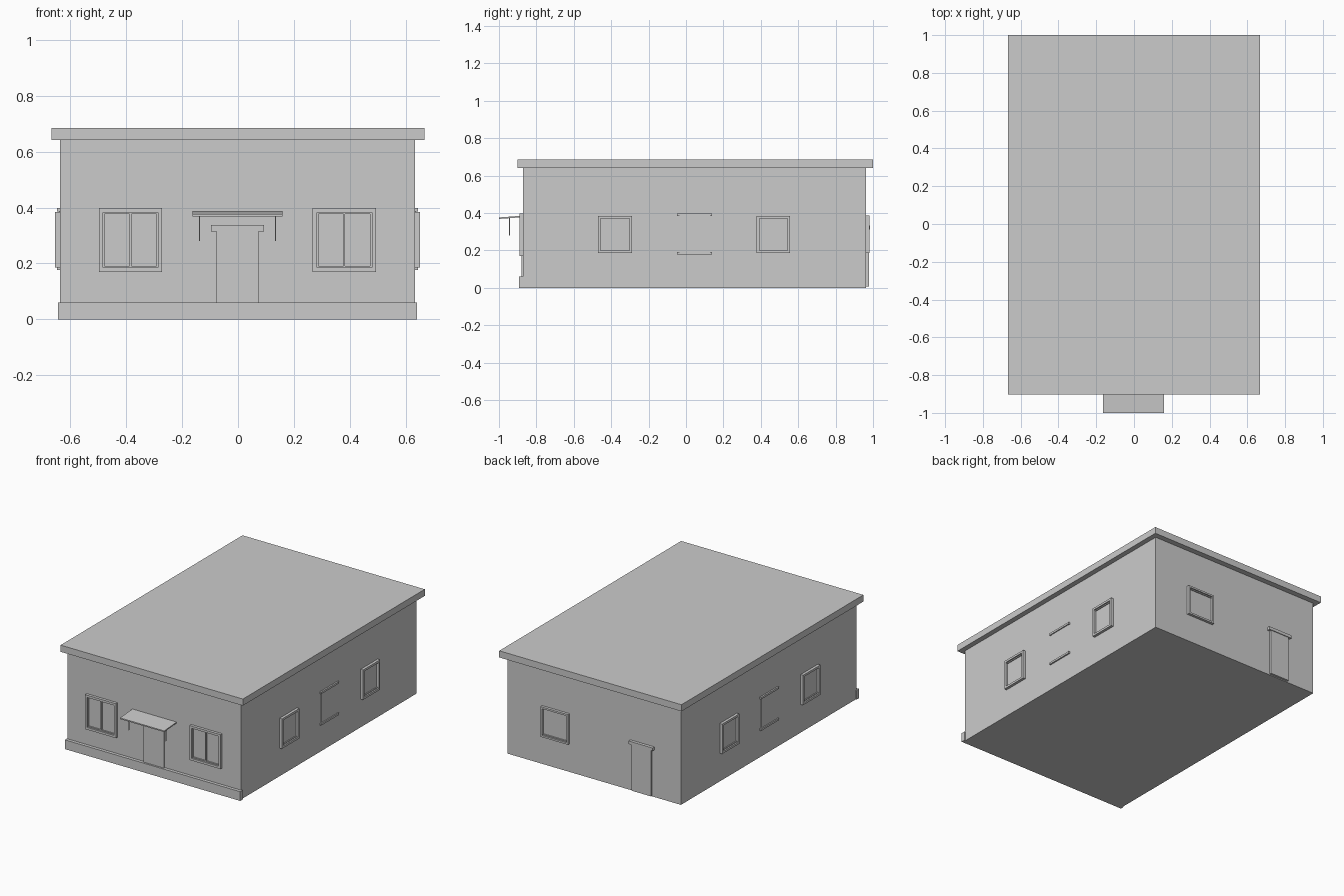
import bpy, bmesh
from mathutils import Matrix, Vector

if "Cube" in bpy.data.objects:
    bpy.data.objects.remove(bpy.data.objects["Cube"])

# Wall planes
XL, XR, YF, YB = -0.637, 0.633, -0.871, 0.963
SINK = 0.006  # how far trim is let into the wall


def mesh_object(name, boxes):
    """One object made of axis-aligned boxes given as (lo, hi) corners."""
    bm = bmesh.new()
    for a, b in boxes:
        a, b = Vector(a), Vector(b)
        size = [abs(v) for v in (b - a)]
        bmesh.ops.create_cube(bm, size=1, matrix=Matrix.Translation((a + b) / 2)
                              @ Matrix.Diagonal((*size, 1)))
    me = bpy.data.meshes.new(name)
    bm.to_mesh(me)
    bm.free()
    ob = bpy.data.objects.new(name, me)
    bpy.context.collection.objects.link(ob)
    return ob


def on_wall(wall, u0, u1, z0, z1, out):
    """Box on a wall: u runs along the wall, out is how far it projects."""
    if wall in ("front", "back"):
        p, s = (YF, -1) if wall == "front" else (YB, 1)
        return (u0, p - s * SINK, z0), (u1, p + s * out, z1)
    p, s = (XL, -1) if wall == "left" else (XR, 1)
    return (p - s * SINK, u0, z0), (p + s * out, u1, z1)


def window(name, wall, u0, u1, z0, z1, t, mullion=False):
    out = 0.018
    parts = [(u0, u0 + t, z0, z1), (u1 - t, u1, z0, z1),
             (u0 + t, u1 - t, z0, z0 + t), (u0 + t, u1 - t, z1 - t, z1)]
    mesh_object(name + "_frame", [on_wall(wall, *p, out) for p in parts])
    a, b, c, d = u0 + t, u1 - t, z0 + t, z1 - t
    mesh_object(name + "_pane", [on_wall(wall, a, b, c, d, 0.003)])
    # slim inner sash rails, plus the centre bar on wide windows
    sash = [on_wall(wall, a, b, c, c + 0.006, 0.009),
            on_wall(wall, a, b, d - 0.006, d, 0.009)]
    if mullion:
        m = (u0 + u1) / 2
        sash.append(on_wall(wall, m - 0.003, m + 0.003, c, d, 0.011))
        sash += [on_wall(wall, a, a + 0.006, c, d, 0.009),
                 on_wall(wall, b - 0.006, b, c, d, 0.009)]
    mesh_object(name + "_sash", sash)


# Main volume, roof slab and front plinth
mesh_object("walls", [((XL, YF, 0), (XR, YB, 0.641))])
mesh_object("roof_slab", [((-0.667, -0.902, 0.641), (0.667, 1.0, 0.685))])
mesh_object("front_plinth", [((-0.643, -0.892, 0), (0.641, YF + SINK, 0.061))])

# Front windows
window("front_window_left", "front", -0.498, -0.271, 0.17, 0.398, 0.015, True)
window("front_window_right", "front", 0.267, 0.494, 0.17, 0.398, 0.015, True)

# Front door with lintel
mesh_object("front_door", [on_wall("front", -0.077, 0.073, 0, 0.315, 0.009)])
mesh_object("front_lintel", [on_wall("front", -0.097, 0.093, 0.315, 0.338, 0.014)])

# Sloping canopy: slab lowered along its outer edge
canopy = mesh_object("canopy", [((-0.163, -1.0, 0.378), (0.16, YF + SINK, 0.386))])
for v in canopy.data.vertices:
    if v.co.y < -0.95:
        v.co.z -= 0.010
for side, x in (("left", -0.138), ("right", 0.134)):
    mesh_object("canopy_bracket_" + side,
                [((x - 0.002, -0.947, 0.28), (x + 0.002, -0.942, 0.376))])

# Side walls: two framed windows with a blind panel between
for wall in ("left", "right"):
    window(wall + "_window_front", wall, -0.47, -0.289, 0.186, 0.384, 0.014)
    window(wall + "_window_rear", wall, 0.378, 0.556, 0.186, 0.384, 0.014)
    mesh_object(wall + "_blind_panel", [on_wall(wall, -0.036, 0.127, 0.19, 0.385, 0.003)])
    mesh_object(wall + "_panel_trim", [on_wall(wall, -0.048, 0.139, 0.385, 0.398, 0.01),
                                       on_wall(wall, -0.048, 0.139, 0.177, 0.19, 0.01)])

# Back window and door
window("back_window", "back", 0.177, 0.379, 0.186, 0.386, 0.012)
mesh_object("back_door", [on_wall("back", -0.427, -0.285, 0.006, 0.312, 0.015)])
mesh_object("back_lintel", [on_wall("back", -0.444, -0.268, 0.312, 0.332, 0.02)])
